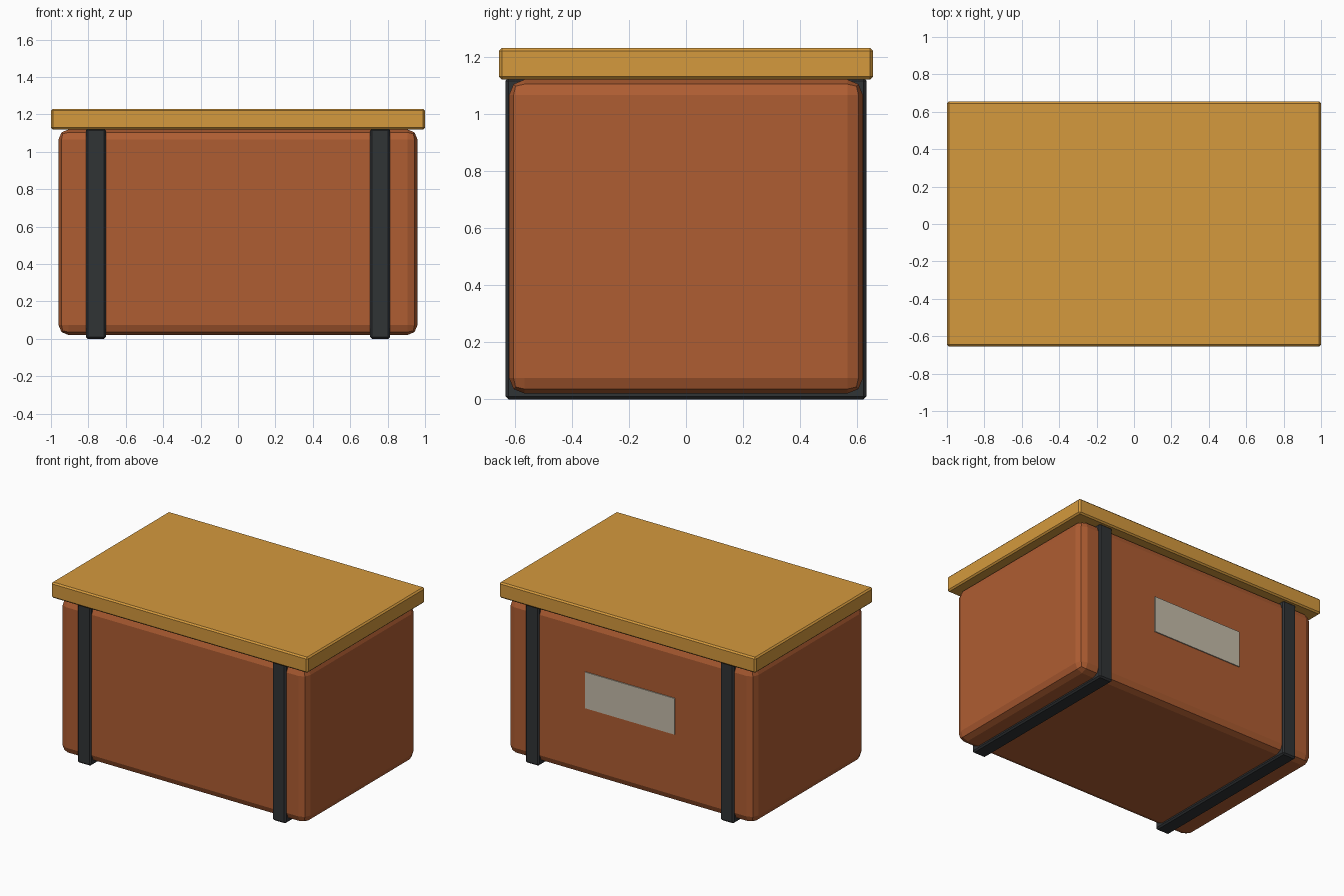
import bpy
import bmesh

if "Cube" in bpy.data.objects:
    bpy.data.objects.remove(bpy.data.objects["Cube"])


def material(name, rgb):
    mat = bpy.data.materials.new(name)
    mat.diffuse_color = (*rgb, 1.0)
    mat.use_nodes = True
    mat.node_tree.nodes["Principled BSDF"].inputs["Base Color"].default_value = mat.diffuse_color
    return mat


def block(name, lo, hi, mat, bevel=0.0, segments=1):
    """Axis-aligned box between two corners, with optional bevelled edges."""
    bm = bmesh.new()
    bmesh.ops.create_cube(bm, size=1.0)
    for v in bm.verts:
        v.co = [(a + b) / 2 + c * (b - a) for a, b, c in zip(lo, hi, v.co)]
    mesh = bpy.data.meshes.new(name)
    bm.to_mesh(mesh)
    bm.free()
    mesh.materials.append(mat)
    obj = bpy.data.objects.new(name, mesh)
    bpy.context.collection.objects.link(obj)
    if bevel:
        mod = obj.modifiers.new("Bevel", "BEVEL")
        mod.width = bevel
        mod.segments = segments
    return obj


leather = material("brown_leather", (0.43, 0.11, 0.032))
wood = material("golden_wood", (0.66, 0.32, 0.047))
dark = material("dark_strap", (0.03, 0.033, 0.036))
paper = material("pale_label", (0.56, 0.5, 0.4))

# Chest body with wide two-step bevels
block("body", (-0.96, -0.62, 0.02), (0.96, 0.62, 1.12), leather, 0.055, 2)

# Overhanging lid
block("lid", (-1.0, -0.655, 1.12), (1.0, 0.655, 1.23), wood, 0.01)

# Straps wrapping front, underside and back
for side, x in (("left", -0.76), ("right", 0.76)):
    block(side + "_strap", (x - 0.053, -0.632, 0.0), (x + 0.053, 0.632, 1.125), dark, 0.01)

# Label plate on the back
block("back_label", (-0.35, 0.60, 0.505), (0.35, 0.627, 0.76), paper)
